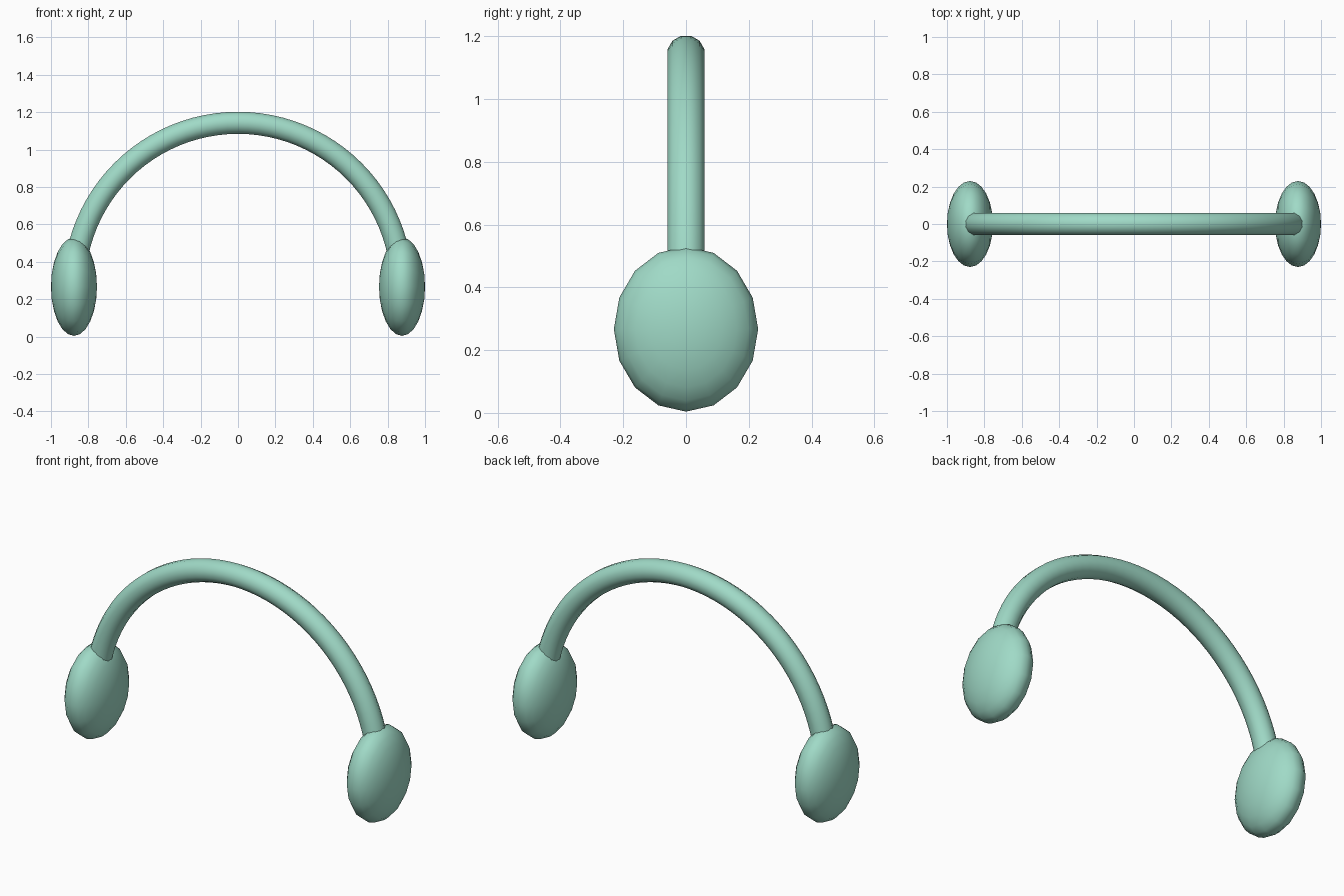
import bpy
from math import pi, cos, sin

if "Cube" in bpy.data.objects:
    bpy.data.objects.remove(bpy.data.objects["Cube"])

R, CZ = 0.876, 0.267      # band radius and height of the cup centres
TUBE, SIDES, STEPS = 0.061, 12, 48

mat = bpy.data.materials.new("mint")
mat.diffuse_color = (0.35, 0.70, 0.57, 1)
mat.use_nodes = True
mat.node_tree.nodes["Principled BSDF"].inputs["Base Color"].default_value = mat.diffuse_color


def finish(obj, name):
    obj.name = name
    obj.data.name = name
    obj.data.materials.append(mat)
    obj.data.polygons.foreach_set("use_smooth", [True] * len(obj.data.polygons))


# Headband: half-circle tube running from one cup centre to the other
verts, faces = [], []
for i in range(STEPS + 1):
    a = pi * i / STEPS
    for j in range(SIDES):
        b = 2 * pi * (j + 0.5) / SIDES
        r = R + TUBE * cos(b)
        verts.append((r * cos(a), TUBE * sin(b), CZ + r * sin(a)))
for i in range(STEPS):
    for j in range(SIDES):
        k = (j + 1) % SIDES
        p, q = i * SIDES, (i + 1) * SIDES
        faces.append((p + j, p + k, q + k, q + j))
faces.append(tuple(reversed(range(SIDES))))
faces.append(tuple(range(STEPS * SIDES, (STEPS + 1) * SIDES)))
mesh = bpy.data.meshes.new("headband")
mesh.from_pydata(verts, [], faces)
mesh.update()
band = bpy.data.objects.new("headband", mesh)
bpy.context.collection.objects.link(band)
finish(band, "headband")

# Ear cups: flattened spheres with their poles facing the sides
for side, name in ((-1, "left_ear_cup"), (1, "right_ear_cup")):
    bpy.ops.mesh.primitive_uv_sphere_add(segments=16, ring_count=12, radius=1,
                                         location=(side * 0.877, 0, CZ),
                                         rotation=(0, pi / 2, 0))
    cup = bpy.context.object
    cup.scale = (0.263, 0.23, 0.123)
    bpy.ops.object.transform_apply(location=False, rotation=True, scale=True)
    finish(cup, name)
